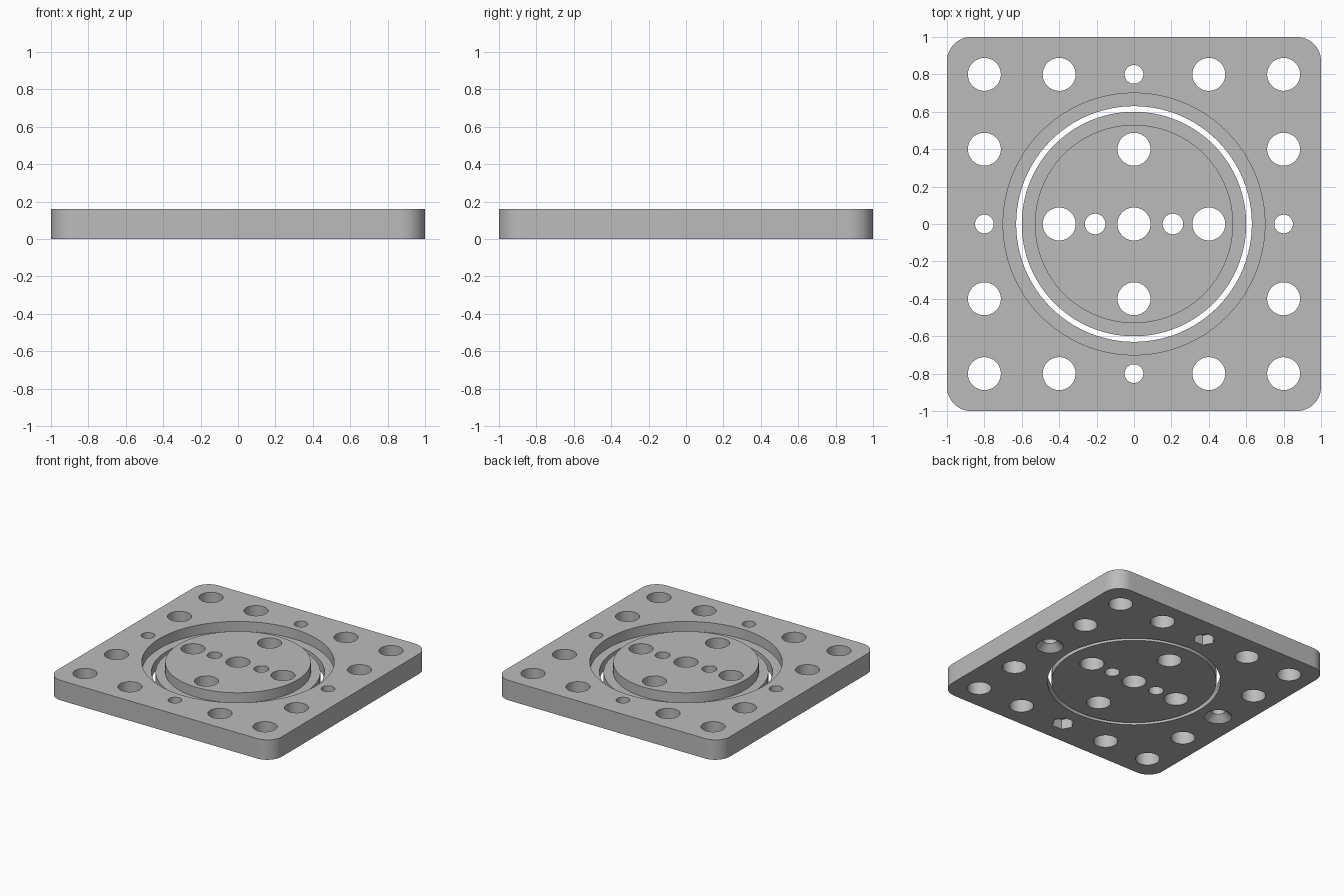
import bpy, bmesh, math

cube = bpy.data.objects.get("Cube")
if cube:
    bpy.data.objects.remove(cube, do_unlink=True)

H = 0.16            # plate thickness
STEP = 0.08         # height of the ledge inside the ring groove
BIG, SMALL = 0.088, 0.05

grey = bpy.data.materials.new("machined_grey")
grey.use_nodes = True
colour = (0.5, 0.5, 0.5, 1)
grey.diffuse_color = colour
grey.node_tree.nodes["Principled BSDF"].inputs["Base Color"].default_value = colour


def lathe(bm, profile, x=0, y=0, sides=64):
    """Solid of revolution from (radius, z) pairs listed bottom to top."""
    rings = []
    for r, z in profile:
        rings.append([bm.verts.new((x + r * math.cos(2 * math.pi * i / sides),
                                    y + r * math.sin(2 * math.pi * i / sides), z))
                      for i in range(sides)])
    for low, high in zip(rings, rings[1:]):
        for i in range(sides):
            j = (i + 1) % sides
            bm.faces.new((low[i], low[j], high[j], high[i]))
    bm.faces.new(rings[0][::-1])
    bm.faces.new(rings[-1])


def drill(bm, x, y, r):
    lathe(bm, [(r, -0.1), (r, H + 0.1)], x, y)


def make_object(name, bm):
    bmesh.ops.recalc_face_normals(bm, faces=bm.faces)
    mesh = bpy.data.meshes.new(name)
    bm.to_mesh(mesh)
    bm.free()
    mesh.materials.append(grey)
    obj = bpy.data.objects.new(name, mesh)
    bpy.context.collection.objects.link(obj)
    return obj


def cut(obj, bm):
    """Subtract the cutter mesh and bake the result."""
    cutter = make_object("cutter", bm)
    cutter.hide_render = True
    mod = obj.modifiers.new("cut", "BOOLEAN")
    mod.operation = "DIFFERENCE"
    mod.solver = "EXACT"
    mod.object = cutter
    graph = bpy.context.evaluated_depsgraph_get()
    mesh = bpy.data.meshes.new_from_object(obj.evaluated_get(graph))
    obj.modifiers.clear()
    obj.data = mesh
    bpy.data.objects.remove(cutter, do_unlink=True)


# Square plate with rounded vertical corners
bm = bmesh.new()
bmesh.ops.create_cube(bm, size=1)
for v in bm.verts:
    v.co = (v.co.x * 2, v.co.y * 2, (v.co.z + 0.5) * H)
uprights = [e for e in bm.edges if abs(e.verts[0].co.z - e.verts[1].co.z) > 0.1]
bmesh.ops.bevel(bm, geom=uprights, offset=0.13, segments=12,
                profile=0.5, affect="EDGES")
plate = make_object("outer_plate", bm)

# Stepped central opening, bolt holes and countersunk side holes
bm = bmesh.new()
lathe(bm, [(0.63, -0.1), (0.63, STEP), (0.70, STEP), (0.70, H + 0.1)], sides=128)
for s in (-1, 1):
    for t in (-1, 1):
        for x, y in ((0.8, 0.8), (0.4, 0.8), (0.8, 0.4)):
            drill(bm, s * x, t * y, BIG)
    drill(bm, 0, s * 0.8, SMALL)
    lathe(bm, [(0.1, -0.1), (0.1, 0), (SMALL, 0.05), (SMALL, H + 0.1)], s * 0.8, 0)
cut(plate, bm)

# Hexagonal nut pockets on the underside
bm = bmesh.new()
for s in (-1, 1):
    lathe(bm, [(0.082, -0.1), (0.082, 0.08)], 0, s * 0.8, sides=6)
cut(plate, bm)

# Flanged centre disc with its own holes
bm = bmesh.new()
lathe(bm, [(0.60, 0), (0.60, STEP), (0.53, STEP), (0.53, H)], sides=128)
disc = make_object("centre_disc", bm)
bm = bmesh.new()
drill(bm, 0, 0, BIG)
for s in (-1, 1):
    drill(bm, s * 0.4, 0, BIG)
    drill(bm, 0, s * 0.4, BIG)
    drill(bm, s * 0.208, 0, 0.055)
cut(disc, bm)

# Smooth round walls, crisp rims
bpy.ops.object.select_all(action="DESELECT")
for obj in (plate, disc):
    obj.select_set(True)
bpy.context.view_layer.objects.active = plate
bpy.ops.object.shade_smooth_by_angle(angle=math.radians(30))
